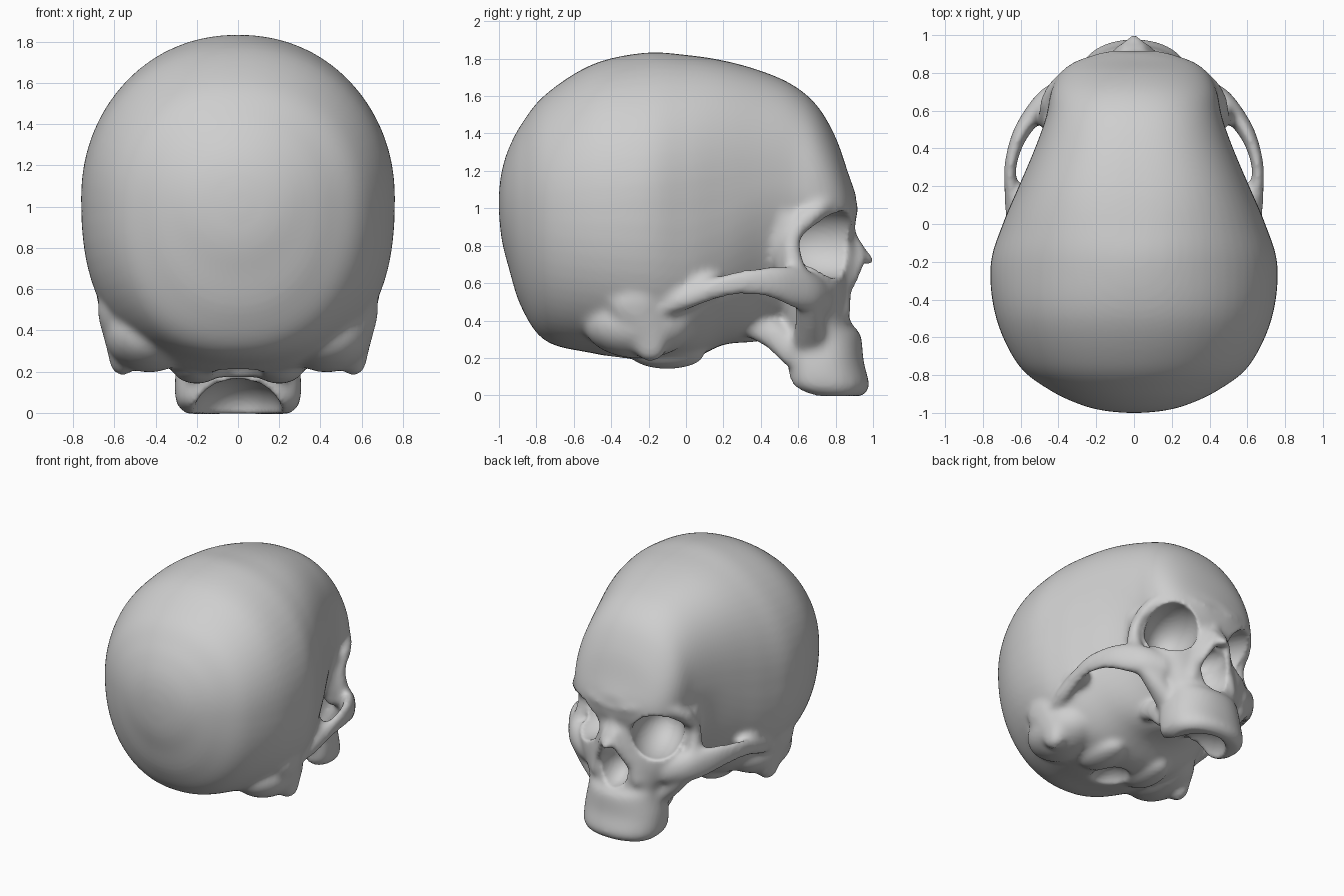
import bpy, bmesh, math
from mathutils import Matrix, Vector


def catmull(rows, steps):
    """Smooth rows of numbers with a Catmull-Rom spline."""
    out = []
    for i in range(len(rows) - 1):
        p0, p1, p2 = rows[max(i - 1, 0)], rows[i], rows[i + 1]
        p3 = rows[min(i + 2, len(rows) - 1)]
        for k in range(steps):
            t = k / steps
            out.append([0.5 * (2 * b + (c - a) * t + (2 * a - 5 * b + 4 * c - d) * t * t
                               + (3 * b - a - 3 * c + d) * t ** 3)
                        for a, b, c, d in zip(p0, p1, p2, p3)])
    out.append(list(rows[-1]))
    return out


def loft(bm, rows, along_y, count=64):
    """Rows: position, half width, low, high, middle, low exponent, high exponent."""
    rings = []
    for a, w, lo, hi, mid, nlo, nhi in catmull(rows, 5):
        ring = []
        for i in range(count):
            t = 2 * math.pi * i / count
            c, s = math.cos(t), math.sin(t)
            n = nhi if s >= 0 else nlo
            x = w * math.copysign(abs(c) ** (2 / n), c)
            v = mid + (hi - mid if s >= 0 else mid - lo) * math.copysign(abs(s) ** (2 / n), s)
            ring.append(bm.verts.new((x, a, v) if along_y else (x, v, a)))
        rings.append(ring)
    for r, q in zip(rings, rings[1:]):
        for i in range(count):
            j = (i + 1) % count
            bm.faces.new((r[i], r[j], q[j], q[i]))
    bm.faces.new(rings[0])
    bm.faces.new(rings[-1])


def blob(bm, p, detail=2, turn=0.0, mirror=True):
    """Ellipsoid (x, y, z, rx, ry, rz), repeated on the other side."""
    for s in ((1, -1) if mirror else (1,)):
        m = (Matrix.Translation(Vector((s * p[0], p[1], p[2])))
             @ Matrix.Rotation(s * turn, 4, 'Z')
             @ Matrix.Diagonal((p[3], p[4], p[5], 1)))
        bmesh.ops.create_icosphere(bm, subdivisions=detail, radius=1, matrix=m)


def chain(bm, rows, mirror=True):
    for p in catmull(rows, 6):
        blob(bm, p, 2, 0.0, mirror)


def make_object(name, bm):
    bmesh.ops.recalc_face_normals(bm, faces=bm.faces)
    me = bpy.data.meshes.new(name)
    bm.to_mesh(me)
    bm.free()
    ob = bpy.data.objects.new(name, me)
    bpy.context.collection.objects.link(ob)
    return ob


def remesh(ob, size, smooth):
    m = ob.modifiers.new("merge", 'REMESH')
    m.mode = 'VOXEL'
    m.voxel_size = size
    m.use_smooth_shade = True
    s = ob.modifiers.new("soften", 'SMOOTH')
    s.factor = 0.5
    s.iterations = smooth


bm = bmesh.new()
# braincase, back to front
loft(bm, [
    (-1.0, .05, .97, 1.09, 1.03, 2, 2),
    (-.985, .18, .83, 1.20, 1.03, 2, 2),
    (-.95, .30, .69, 1.315, 1.03, 2, 2.05),
    (-.88, .445, .47, 1.45, 1.02, 2.1, 2.1),
    (-.75, .61, .29, 1.61, 1.02, 2.2, 2.12),
    (-.5, .73, .225, 1.77, 1.03, 2.35, 2.12),
    (-.22, .76, .18, 1.832, 1.05, 2.5, 2.05),
    (0, .695, .18, 1.82, 1.05, 2.6, 2.25),
    (.2, .61, .27, 1.79, 1.08, 2.4, 2.4),
    (.4, .525, .29, 1.735, 1.12, 1.8, 2.4),
    (.57, .465, .36, 1.66, 1.12, 1.7, 2.4),
    (.7, .44, .5, 1.55, 1.08, 1.8, 2.25),
    (.8, .39, .7, 1.38, 1.02, 2, 2.1),
    (.87, .29, .82, 1.18, 1.0, 2, 2),
    (.91, .12, .93, 1.07, 1.0, 2, 2)], True)

# middle face and upper jaw, bottom to top
loft(bm, [
    (-.005, .25, .66, .94, .78, 3, 2.2),
    (.05, .30, .55, .98, .74, 3, 2.2),
    (.18, .305, .54, .95, .72, 3, 2.2),
    (.32, .285, .53, .935, .70, 2.6, 2.2),
    (.38, .30, .51, .89, .68, 2.4, 2.3),
    (.48, .345, .50, .875, .68, 2.2, 2.4),
    (.6, .39, .50, .87, .68, 2, 2.3),
    (.8, .41, .50, .86, .66, 2, 2),
    (.98, .41, .50, .86, .66, 2, 2)], False)

# brow ridge
chain(bm, [(0, .865, .99, .05, .055, .06), (.15, .862, 1.01, .05, .055, .05),
           (.30, .80, 1.04, .05, .055, .05), (.41, .72, 1.0, .05, .05, .05),
           (.46, .64, .93, .04, .05, .05)])
# outer eye socket pillar and the wall behind it
chain(bm, [(.46, .64, .94, .04, .05, .05), (.47, .575, .85, .04, .045, .05),
           (.475, .565, .75, .05, .055, .06), (.48, .59, .63, .06, .07, .08)])
chain(bm, [(.42, .53, .94, .06, .07, .06), (.425, .53, .78, .055, .07, .06),
           (.42, .56, .62, .06, .07, .06)])
# cheek arch and its root on the braincase
chain(bm, [(.60, -.12, .47, .05, .06, .05), (.63, 0, .515, .05, .06, .06),
           (.648, .15, .57, .04, .06, .063), (.655, .30, .605, .034, .06, .072),
           (.615, .45, .605, .038, .06, .09), (.54, .57, .58, .05, .06, .115),
           (.44, .66, .55, .08, .07, .115), (.34, .72, .52, .07, .07, .10)])
blob(bm, (.595, .07, .585, .06, .15, .07), 3)
# cheek buttress
chain(bm, [(.43, .65, .50, .07, .07, .09), (.36, .66, .41, .07, .08, .08),
           (.27, .66, .30, .055, .09, .07)])
# nose bridge
chain(bm, [(0, .84, .93, .06, .05, .05), (0, .87, .84, .065, .05, .05),
           (0, .92, .765, .065, .04, .045), (0, .98, .722, .04, .03, .03)], False)
# side walls of the nose
chain(bm, [(.07, .83, .93, .04, .045, .05), (.085, .845, .80, .045, .055, .06),
           (.13, .835, .64, .05, .055, .06), (.17, .83, .45, .05, .055, .06)])
chain(bm, [(.035, .915, .79, .035, .04, .04), (.065, .915, .71, .035, .045, .04),
           (.115, .87, .60, .035, .04, .05)])
# ear processes and the skull base between them
chain(bm, [(.585, -.27, .50, .10, .16, .14), (.57, -.21, .35, .075, .13, .11),
           (.56, -.19, .265, .068, .09, .09)])
blob(bm, (.43, -.25, .38, .22, .30, .185), 3)
# wing plates behind the upper jaw
chain(bm, [(.18, .38, .37, .06, .08, .08), (.20, .47, .32, .055, .08, .08),
           (.22, .55, .24, .05, .06, .09)])
# neck joint knobs
blob(bm, (.2, -.1, .22, .12, .2, .08), 3)
skull = make_object("skull", bm)

# hollows: eye sockets, nose opening, palate, spinal opening
bm = bmesh.new()
blob(bm, (.285, .75, .81, .178, .28, .185), 4, math.radians(-20))
blob(bm, (0, .88, .515, .112, .18, .145), 4, 0, False)
blob(bm, (0, .82, .63, .08, .15, .095), 4, 0, False)
blob(bm, (0, .62, .0, .215, .27, .17), 4, 0, False)
blob(bm, (0, -.27, .15, .13, .17, .12), 4, 0, False)
hollows = make_object("hollow_cutter", bm)
remesh(hollows, .02, 1)
hollows.hide_render = True
hollows.display_type = 'WIRE'

# merge, carve and soften
remesh(skull, .018, 7)
cut = skull.modifiers.new("carve", 'BOOLEAN')
cut.operation = 'DIFFERENCE'
cut.solver = 'EXACT'
cut.object = hollows
remesh(skull, .0155, 4)

# bone colour
bone = bpy.data.materials.new("bone_grey")
bone.diffuse_color = (.62, .62, .62, 1)
skull.data.materials.append(bone)
